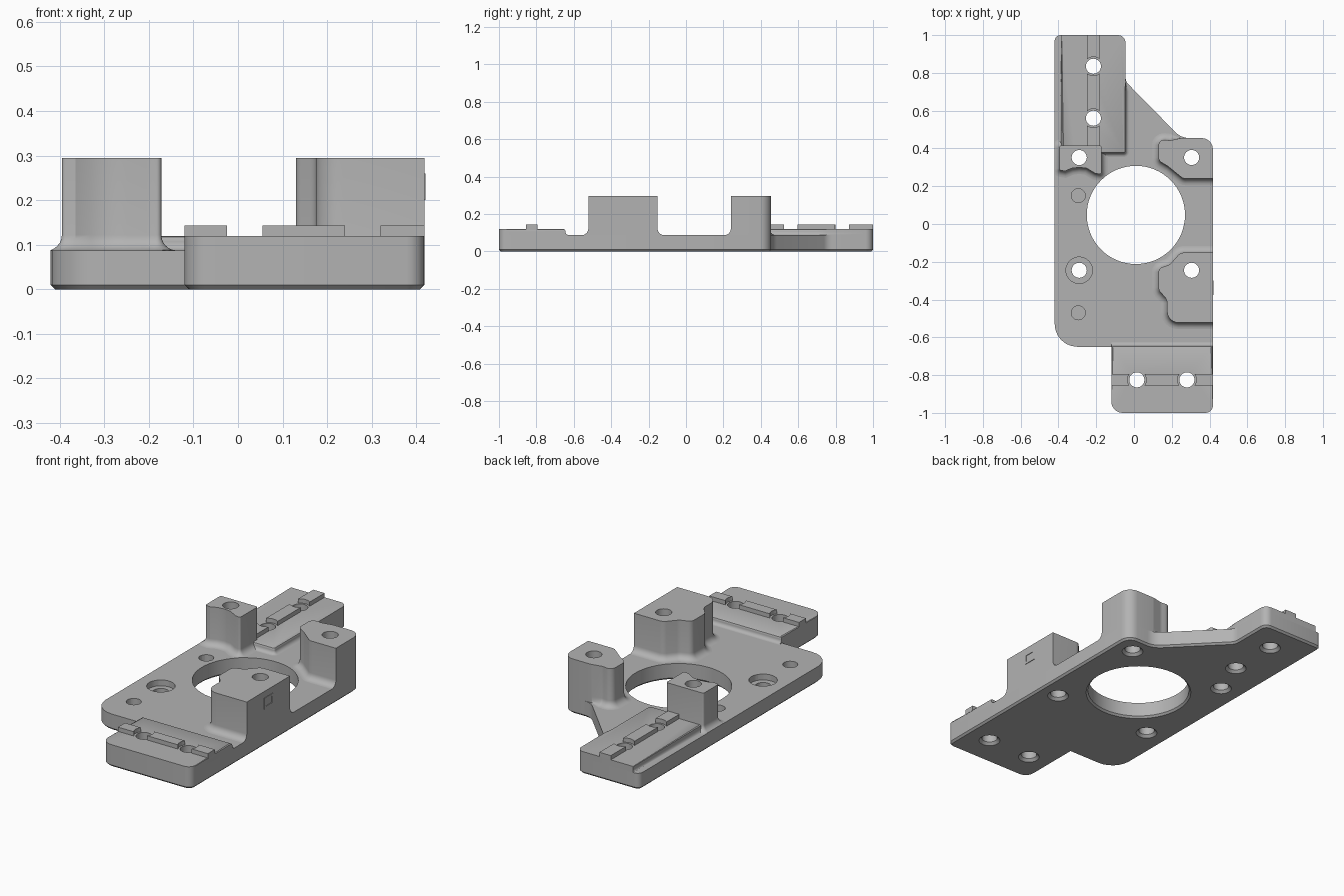
import bpy, bmesh, math
from mathutils import Vector

old = bpy.data.objects.get("Cube")
if old:
    bpy.data.objects.remove(old, do_unlink=True)

gray = bpy.data.materials.new("machined_gray")
gray.use_nodes = True
COLOUR = (0.45, 0.45, 0.45, 1)
gray.diffuse_color = COLOUR
gray.node_tree.nodes["Principled BSDF"].inputs["Base Color"].default_value = COLOUR

LEFT, RIGHT = -0.42, 0.418
DECK, PAD, RIB, TOP = 0.087, 0.12, 0.143, 0.295
FILLET = 0.035


def rounded(corners, steps=6):
    """Counter-clockwise outline from (x, y, radius) corners."""
    out = []
    for i, (x, y, r) in enumerate(corners):
        p = Vector((x, y))
        if r == 0:
            out.append(p)
            continue
        a = (Vector(corners[i - 1][:2]) - p).normalized()
        b = (Vector(corners[(i + 1) % len(corners)][:2]) - p).normalized()
        half = a.angle(b) / 2
        centre = p + (a + b).normalized() * r / math.sin(half)
        start = p + a * r / math.tan(half) - centre
        end = p + b * r / math.tan(half) - centre
        sweep = math.atan2(start.x * end.y - start.y * end.x, start.dot(end))
        for k in range(steps + 1):
            t = sweep * k / steps
            c, s = math.cos(t), math.sin(t)
            out.append(centre + Vector((start.x * c - start.y * s, start.x * s + start.y * c)))
    return out


def offset(outline, d, hold):
    """Grow an outline by d, leaving held points and the plate sides alone."""
    out = []
    for i, p in enumerate(outline):
        e1 = (p - outline[i - 1]).normalized()
        e2 = (outline[(i + 1) % len(outline)] - p).normalized()
        n1, n2 = Vector((e1.y, -e1.x)), Vector((e2.y, -e2.x))
        q = p if hold(p) else p + (n1 + n2) * d / (1 + n1.dot(n2))
        out.append(Vector((min(max(q.x, LEFT), RIGHT), q.y)))
    return out


def add_rings(bm, rings):
    """Skin a stack of rings and cap both ends."""
    loops = [[bm.verts.new(p) for p in ring] for ring in rings]
    n = len(loops[0])
    for lo, hi in zip(loops, loops[1:]):
        for i in range(n):
            j = (i + 1) % n
            bm.faces.new((lo[i], lo[j], hi[j], hi[i]))
    bm.faces.new(loops[0][::-1])
    bm.faces.new(loops[-1])


def make_object(name, bm):
    bmesh.ops.recalc_face_normals(bm, faces=bm.faces)
    mesh = bpy.data.meshes.new(name)
    bm.to_mesh(mesh)
    bm.free()
    mesh.materials.append(gray)
    ob = bpy.data.objects.new(name, mesh)
    bpy.context.collection.objects.link(ob)
    return ob


def solid(name, corners, profile, hold=lambda p: False):
    outline = rounded(corners)
    bm = bmesh.new()
    add_rings(bm, [[(p.x, p.y, z) for p in offset(outline, d, hold)] for d, z in profile])
    return make_object(name, bm)


def drill(name, holes):
    """Cutter of turned pins: each is (x, y, [(radius, z), ...])."""
    bm = bmesh.new()
    for x, y, profile in holes:
        n = 64 if profile[0][0] > 0.2 else 32
        angles = [2 * math.pi * k / n for k in range(n)]
        add_rings(bm, [[(x + r * math.cos(a), y + r * math.sin(a), z) for a in angles]
                       for r, z in profile])
    ob = make_object(name, bm)
    ob.hide_render = True
    ob.hide_viewport = True
    return ob


def finish(ob, cutter=None):
    bpy.ops.object.select_all(action='DESELECT')
    bpy.context.view_layer.objects.active = ob
    ob.select_set(True)
    if cutter:
        mod = ob.modifiers.new("holes", 'BOOLEAN')
        mod.operation, mod.solver, mod.object = 'DIFFERENCE', 'EXACT', cutter
        bpy.ops.object.modifier_apply(modifier=mod.name)
    bpy.ops.object.shade_smooth_by_angle(angle=math.radians(32))


def box(name, x0, x1, y0, y1, z0, z1):
    return solid(name, [(x0, y0, 0), (x1, y0, 0), (x1, y1, 0), (x0, y1, 0)], [(0, z0), (0, z1)])


def through(r):
    return [(r + 0.024, -0.01), (r + 0.004, 0.01), (r, 0.014), (r, 0.4)]


# Hole positions
boss_holes = [(-0.29, 0.352), (0.305, 0.352), (0.305, -0.245), (-0.29, -0.245)]
back_holes = [(-0.215, 0.835), (-0.215, 0.56)]
front_holes = [(0.015, -0.825), (0.28, -0.825)]
pins = [(x, y, through(0.04)) for x, y in boss_holes + back_holes + front_holes]
pins.append((0.01, 0.048, [(0.28, -0.01), (0.26, 0.01), (0.26, 0.4)]))
hole_cutter = drill("hole_cutter", pins)
recess_cutter = drill("recess_cutter", [
    (-0.295, 0.15, [(0.037, 0.05), (0.037, 0.2)]),
    (-0.295, -0.47, [(0.037, 0.05), (0.037, 0.2)]),
    (-0.29, -0.245, [(0.07, 0.055), (0.07, 0.2)])])
rib_cutter = drill("rib_cutter", [(x, y, [(0.05, 0.1), (0.05, 0.2)])
                                  for x, y in back_holes + front_holes])

# Base plate with chamfered underside
plate = solid("base_plate", [
    (LEFT, -0.65, 0.12), (-0.12, -0.65, 0), (-0.12, -1, 0.06), (RIGHT, -1, 0.04),
    (RIGHT, 0.455, 0.06), (0.25, 0.455, 0.1), (-0.045, 0.755, 0.06),
    (-0.045, 1, 0.04), (LEFT, 1, 0.03)], [(-0.01, 0), (0, 0.01), (0, DECK)])
finish(plate, hole_cutter)
finish(plate, recess_cutter)

# Concave fillet shared by everything that rises from the deck
def fillet(r):
    arc = [math.pi / 2 * k / 6 for k in range(7)]
    return [(r * (1 - math.sin(t)), DECK + r * (1 - math.cos(t))) for t in arc]


pad_profile = fillet(0.02) + [(0, PAD - 0.01), (-0.003, PAD - 0.003), (-0.01, PAD)]
boss_profile = fillet(FILLET) + [(0, TOP)]

# Raised mounting pads
back_pad = solid("back_pad", [
    (-0.383, 0.375, 0), (-0.045, 0.375, 0.01), (-0.045, 0.7, 0), (-0.045, 0.75, 0),
    (-0.045, 1, 0.04), (-0.383, 1, 0)], pad_profile,
    lambda p: p.y > 0.745)
front_pad = solid("front_pad", [
    (-0.12, -1, 0.06), (RIGHT, -1, 0.04), (RIGHT, -0.645, 0), (-0.12, -0.645, 0)],
    [(d, z) for d, z in pad_profile], lambda p: p.y < -0.7)
for v in front_pad.data.vertices:
    v.co.x = max(v.co.x, -0.12)

# Standing bosses
boss_back_right = solid("boss_back_right", [
    (-0.395, 0.285, 0.01), (-0.365, 0.28, 0), (-0.33, 0.295, 0), (-0.29, 0.3, 0),
    (-0.25, 0.295, 0), (-0.205, 0.268, 0), (-0.172, 0.262, 0.01),
    (-0.172, 0.415, 0.01), (-0.395, 0.415, 0.01)], boss_profile)
boss_back_left = solid("boss_back_left", [
    (0.13, 0.335, 0.03), (0.18, 0.305, 0.05), (0.26, 0.24, 0.04), (RIGHT, 0.24, 0),
    (RIGHT, 0.455, 0.06), (0.25, 0.455, 0.05), (0.19, 0.442, 0.05), (0.13, 0.45, 0.03)],
    boss_profile, lambda p: p.x > 0.2 and p.y > 0.35)
boss_front_left = solid("boss_front_left", [
    (0.13, -0.35, 0.04), (0.175, -0.4, 0.05), (0.175, -0.522, 0.06), (RIGHT, -0.522, 0),
    (RIGHT, -0.152, 0), (0.245, -0.152, 0.04), (0.19, -0.215, 0.05), (0.13, -0.235, 0.03)],
    boss_profile)
for part in (back_pad, front_pad, boss_back_right, boss_back_left, boss_front_left):
    finish(part, hole_cutter)

# Locating ribs, interrupted around the pad holes
finish(box("back_rib", -0.25, -0.182, 0.41, 1, PAD - 0.005, RIB), rib_cutter)
finish(box("front_rib", -0.12, RIGHT, -0.855, -0.795, PAD - 0.005, RIB), rib_cutter)

# Small raised frame on the side of the front left boss
for y in (-0.375, -0.31):
    box("side_frame_upright", RIGHT - 0.003, RIGHT, y, y + 0.012, 0.2, 0.26).location.x = 0.003
for z in (0.2, 0.248):
    box("side_frame_bar", RIGHT - 0.003, RIGHT, -0.363, -0.31, z, z + 0.012).location.x = 0.003
